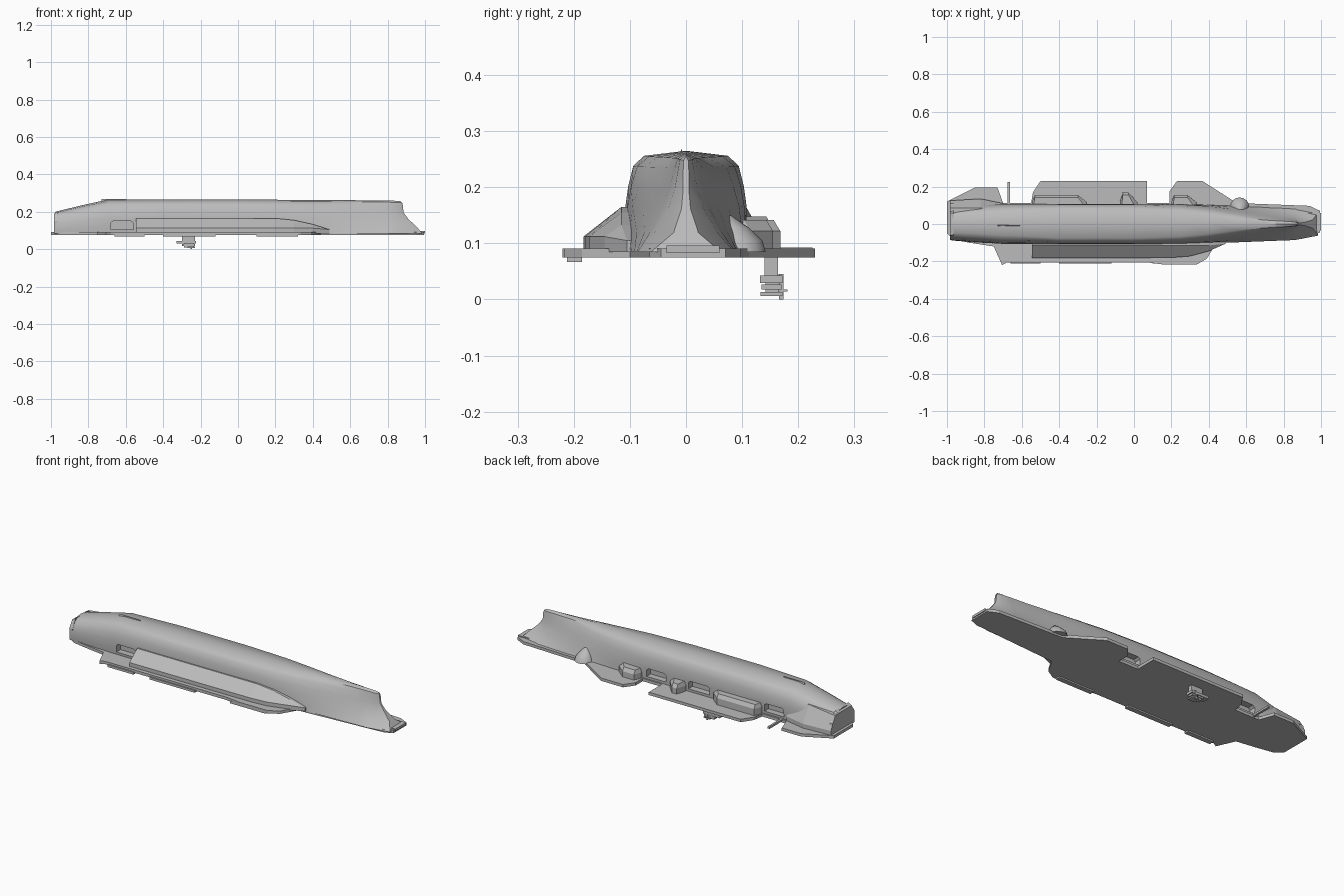
import bpy, bmesh, math
from mathutils import Vector

if "Cube" in bpy.data.objects:
    bpy.data.objects.remove(bpy.data.objects["Cube"])

grey = bpy.data.materials.new("ship_grey")
grey.use_nodes = True
COL = (0.5, 0.5, 0.5, 1)
grey.diffuse_color = COL
grey.node_tree.nodes["Principled BSDF"].inputs["Base Color"].default_value = COL


def finish(name, bm, smooth=0):
    bmesh.ops.recalc_face_normals(bm, faces=bm.faces)
    me = bpy.data.meshes.new(name)
    bm.to_mesh(me)
    bm.free()
    me.materials.append(grey)
    ob = bpy.data.objects.new(name, me)
    bpy.context.collection.objects.link(ob)
    if smooth:
        bpy.ops.object.select_all(action='DESELECT')
        ob.select_set(True)
        bpy.context.view_layer.objects.active = ob
        bpy.ops.object.shade_smooth_by_angle(angle=math.radians(smooth))
    return ob


def loft(name, rings, smooth=0):
    """Skin a row of equal-length closed rings and cap both ends."""
    bm = bmesh.new()
    vs = [[bm.verts.new(p) for p in r] for r in rings]
    n = len(rings[0])
    for a, b in zip(vs, vs[1:]):
        for i in range(n):
            j = (i + 1) % n
            bm.faces.new((a[i], a[j], b[j], b[i]))
    bm.faces.new(vs[0])
    bm.faces.new(vs[-1])
    return finish(name, bm, smooth)


def prism(name, pts, z0, z1):
    return loft(name, [[(x, y, z) for x, y in pts] for z in (z0, z1)])


def box(name, x0, x1, y0, y1, z0, z1):
    return prism(name, [(x0, y0), (x1, y0), (x1, y1), (x0, y1)], z0, z1)


# Hull: half-widths at fixed fractions of height, deck edge to keel
LEVELS = [0, .2, .45, .65, .85, .95, 1]
STATIONS = [
    (-.975, .200, [.085, .088, .085, .078, .062, .045]),
    (-.85, .231, [.096, .098, .096, .090, .072, .050]),
    (-.70, .264, [.102, .106, .106, .100, .086, .060]),
    (-.40, .265, [.105, .107, .108, .103, .094, .075]),
    (.00, .265, [.105, .107, .108, .103, .094, .075]),
    (.25, .264, [.105, .106, .104, .098, .087, .066]),
    (.40, .263, [.103, .100, .095, .085, .072, .052]),
    (.55, .262, [.098, .088, .076, .064, .050, .035]),
    (.70, .261, [.092, .074, .056, .043, .030, .021]),
    (.80, .260, [.088, .064, .042, .029, .020, .015]),
    (.86, .258, [.086, .056, .031, .020, .014, .011]),
]
BASE = .085


def section(xs, keel, widths):
    zs = [BASE + (keel - BASE) * t for t in LEVELS]
    left = [(x, w, z) for x, w, z in zip(xs, widths, zs)]
    right = [(x, -y, z) for x, y, z in reversed(left)]
    return left + [(xs[-1], 0, zs[-1])] + right


rings = [section([x] * 7, k, w) for x, k, w in STATIONS]
# Raked stem flaring forward to the deck
rings.append(section([.985, .955, .91, .885, .882, .878, .87], .256,
                     [.062, .022, .008, .005, .005, .004]))
hull = loft("hull", rings, 35)

# Hangar doors recessed into the hull sides
for i, (x0, x1, s) in enumerate([(-.68, -.56, 1), (-.22, -.09, 1),
                                 (.05, .17, 1), (-.68, -.56, -1)]):
    c, e = (x0 + x1) / 2, .012
    outline = [(x0, .105), (x1, .105), (x1, .140), (x1 - e, .150),
               (x0 + e, .150), (x0, .140)]
    cutter = loft("door_cutter", [[(x, s * y, z) for x, z in outline] for y in (.07, .16)])
    mod = hull.modifiers.new("door", 'BOOLEAN')
    mod.operation, mod.solver, mod.object = 'DIFFERENCE', 'EXACT', cutter
    bpy.ops.object.select_all(action='DESELECT')
    bpy.context.view_layer.objects.active = hull
    hull.select_set(True)
    bpy.ops.object.modifier_apply(modifier="door")
    bpy.data.objects.remove(cutter)

# Flight deck plate with lift notches
DECK = [(-1, -.05), (-.96, -.085), (-.88, -.10), (-.75, -.12), (-.705, -.22),
        (-.68, -.205), (.07, -.205), (.16, -.217), (.335, -.217), (.39, -.185),
        (.44, -.10), (.95, -.065), (.995, -.045), (.995, .07), (.94, .097),
        (.55, .112), (.365, .23), (.23, .23), (.19, .175), (.19, .112),
        (.07, .112), (.07, .23), (-.50, .23), (-.54, .17), (-.55, .112),
        (-.70, .112), (-.73, .195), (-.85, .195), (-.97, .135), (-1, .12)]
prism("flight_deck", DECK, .075, .091)

# Long sloped sponson on the right-hand side of the hull
SIDE = [(-.545, .165, .183), (.20, .165, .180), (.30, .155, .172),
        (.40, .133, .145), (.49, .105, .105)]
loft("long_sponson", [[(x, -.06, .085), (x, -.06, top), (x, -min(.115, w), top),
                       (x, -w, min(.112, top)), (x, -w, .085)] for x, top, w in SIDE])

# Chamfered sponsons on the opposite side
for name, x0, x1, y, top in [("aft_sponson", -.545, -.25, .155, .148),
                             ("middle_sponson", -.075, .02, .168, .142),
                             ("forward_sponson", .20, .335, .155, .142)]:
    low = [(x0, .07), (x1, .07), (x1, .115), (x1 - .05, y), (x0 + .015, y), (x0, .12)]
    loft(name, [[(a, b, z) for a, b in low] for z in (.085, top - .02)] +
         [[(min(max(a, x0 + .01), x1 - .02), b - .012 * (b > .1), top) for a, b in low]])

# Slanted stern quarters
loft("stern_quarter", [[(x, .04, .085), (x, .04, t), (x, .085, t), (x, w, .115), (x, w, .085)]
                       for x, t, w in [(-.985, .185, .125), (-.82, .205, .135), (-.70, .17, .11)]])
loft("stern_transom", [[(x, -.085, .085), (x, -.085, .15), (x, -.06, z), (x, .06, z),
                        (x, .11, .15), (x, .12, .085)] for x, z in [(-.985, .188), (-.965, .20)]])

# Rounded conical sponson near the bow
bow = []
for r, z, y in [(.052, .085, .09), (.046, .105, .09), (.030, .128, .082), (.008, .150, .072)]:
    bow.append([(.565 + r * math.cos(a), y + r * math.sin(a), z)
                for a in (i * math.tau / 16 for i in range(16))])
loft("bow_sponson", bow, 50)

# Edge galleries below the deck rim
for i, (x0, x1) in enumerate([(-.66, -.50), (-.40, -.12), (.10, .32)]):
    box(f"edge_gallery_{i + 1}", x0, x1, -.212, -.185, .067, .08)
box("stern_boom", -.675, -.663, .10, .225, .082, .093)
box("bow_lip", .93, 1.0, -.035, .06, .083, .096)

# Island tower
box("island_neck", -.30, -.23, .14, .164, .04, .08)
box("island_bridge", -.33, -.225, .132, .172, .029, .043)
box("island_upper_bridge", -.30, -.23, .135, .17, .018, .027)
box("island_core", -.29, -.235, .142, .165, .008, .045)
box("island_top", -.27, -.23, .133, .172, .006, .013)
box("island_mast", -.255, -.245, .166, .174, 0, .045)
box("mast_arm", -.257, -.243, .165, .181, .014, .018)

# Small skeg on the keel
loft("skeg", [[(x, -.008 - w, .25), (x, -.008, .268), (x, -.008 + w, .25)]
              for x, w in [(-.73, .003), (-.68, .008), (-.60, .003)]])
